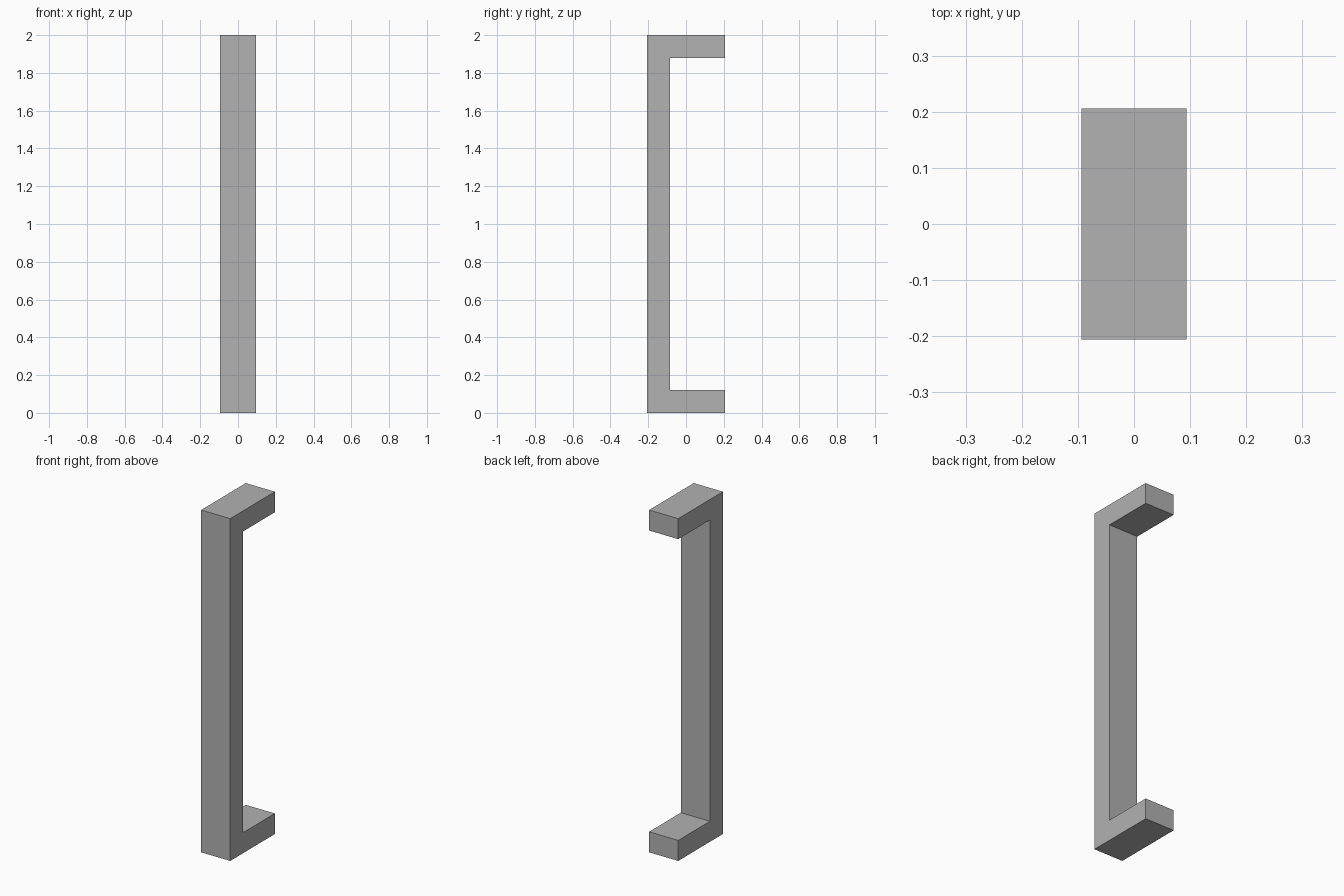
import bpy
import bmesh

cube = bpy.data.objects.get("Cube")
if cube:
    bpy.data.objects.remove(cube, do_unlink=True)

HALF_W, HALF_D, HEIGHT, THICK = 0.094, 0.206, 2.0, 0.12

# Plain grey finish
grey = bpy.data.materials.new("plain_grey")
grey.use_nodes = True
colour = (0.445, 0.445, 0.445, 1.0)
grey.diffuse_color = colour
grey.node_tree.nodes["Principled BSDF"].inputs["Base Color"].default_value = colour

# Side profile of the bracket-shaped handle, as (y, z)
inner = -HALF_D + THICK
profile = [
    (-HALF_D, 0), (HALF_D, 0), (HALF_D, THICK), (inner, THICK),
    (inner, HEIGHT - THICK), (HALF_D, HEIGHT - THICK),
    (HALF_D, HEIGHT), (-HALF_D, HEIGHT),
]

# Extrude the profile across the width
bm = bmesh.new()
face = bm.faces.new([bm.verts.new((-HALF_W, y, z)) for y, z in profile])
extruded = bmesh.ops.extrude_face_region(bm, geom=[face])["geom"]
moved = [v for v in extruded if isinstance(v, bmesh.types.BMVert)]
bmesh.ops.translate(bm, verts=moved, vec=(2 * HALF_W, 0, 0))
bmesh.ops.recalc_face_normals(bm, faces=bm.faces)

mesh = bpy.data.meshes.new("pull_handle")
bm.to_mesh(mesh)
bm.free()
mesh.materials.append(grey)
handle = bpy.data.objects.new("pull_handle", mesh)
bpy.context.collection.objects.link(handle)
